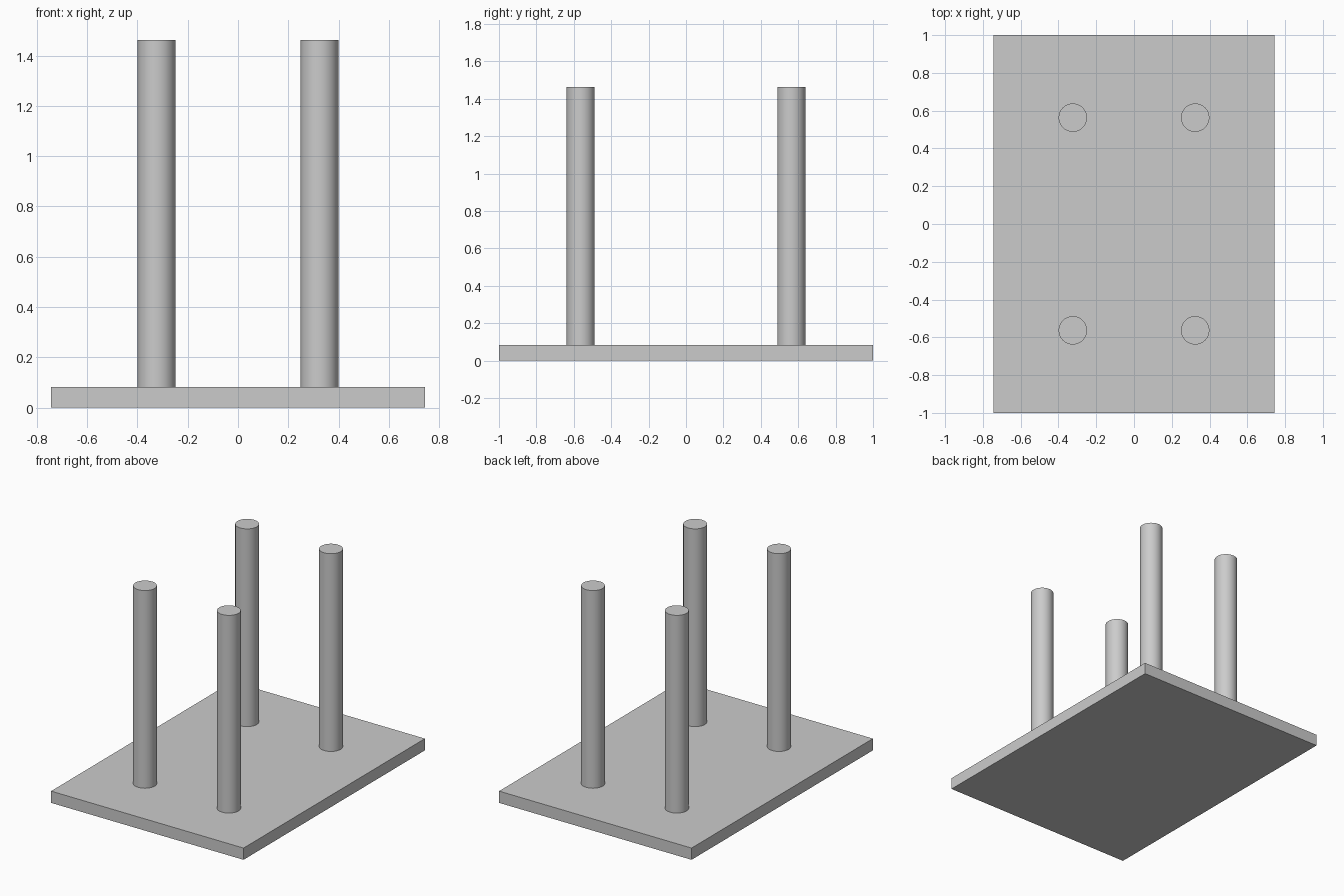
import bpy
from math import radians

cube = bpy.data.objects.get("Cube")
if cube:
    bpy.data.objects.remove(cube, do_unlink=True)

PLATE = (1.486, 2.0, 0.082)
HEIGHT = 1.462
RADIUS = 0.075
LEG_X, LEG_Y = 0.324, 0.563

grey = bpy.data.materials.new("plain grey")
grey.use_nodes = True
colour = (0.6, 0.6, 0.6, 1)
grey.diffuse_color = colour
grey.node_tree.nodes["Principled BSDF"].inputs["Base Color"].default_value = colour


def finish(name):
    obj = bpy.context.object
    obj.name = name
    obj.data.materials.append(grey)
    return obj


# Flat rectangular base plate
bpy.ops.mesh.primitive_cube_add(size=1, location=(0, 0, PLATE[2] / 2))
plate = finish("base_plate")
plate.scale = PLATE
bpy.ops.object.transform_apply(location=False, rotation=False, scale=True)

# Four round posts standing on the plate
for side, sx in (("left", 1), ("right", -1)):
    for end, sy in (("front", -1), ("back", 1)):
        bpy.ops.mesh.primitive_cylinder_add(
            vertices=64, radius=RADIUS, depth=HEIGHT - PLATE[2],
            location=(sx * LEG_X, sy * LEG_Y, (HEIGHT + PLATE[2]) / 2))
        finish(f"{end}_{side}_post")
        bpy.ops.object.shade_smooth_by_angle(angle=radians(30))
